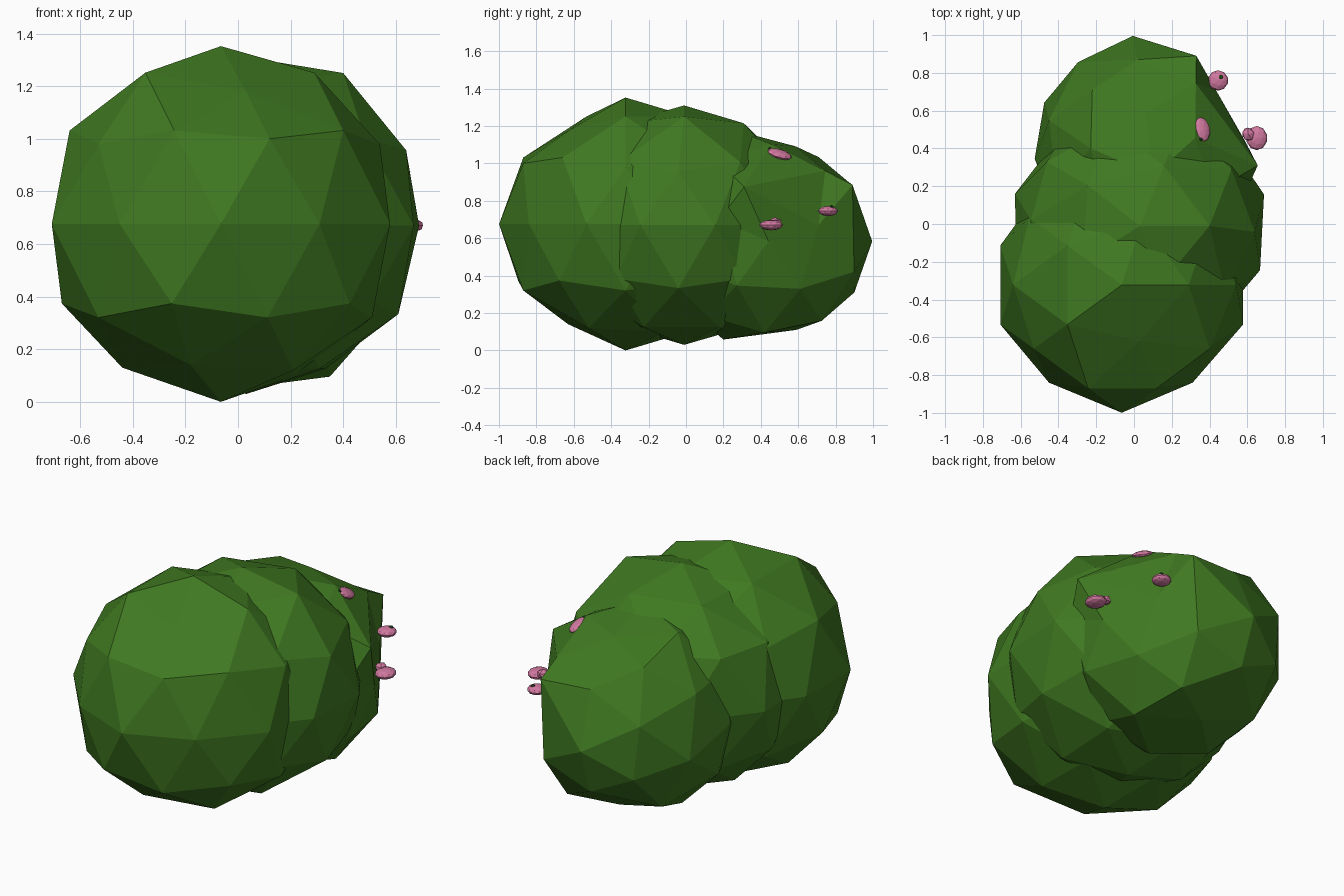
import bpy
from math import radians
from mathutils import Vector

if "Cube" in bpy.data.objects:
    bpy.data.objects.remove(bpy.data.objects["Cube"])


def material(name, rgb):
    m = bpy.data.materials.new(name)
    m.diffuse_color = (*rgb, 1.0)
    m.use_nodes = True
    m.node_tree.nodes["Principled BSDF"].inputs["Base Color"].default_value = m.diffuse_color
    return m


leaf = material("leaf_green", (0.050, 0.190, 0.015))
pink = material("blossom_pink", (0.64, 0.19, 0.35))
dark = material("dark_green", (0.02, 0.07, 0.015))


def ball(name, mat, centre, scale, rot=(0, 0, 0), sub=2):
    """Flat-shaded faceted ball with its transform applied."""
    bpy.ops.mesh.primitive_ico_sphere_add(subdivisions=sub, radius=1, location=centre,
                                          rotation=[radians(a) for a in rot])
    o = bpy.context.object
    o.name = name
    o.scale = scale
    o.data.materials.append(mat)
    bpy.ops.object.transform_apply(location=True, rotation=True, scale=True)
    return o


def nudge(o, *targets):
    """Pull the nearest corner onto each target."""
    for t in map(Vector, targets):
        v = min(o.data.vertices, key=lambda v: (v.co - t).length)
        v.co = t


def flatten(o, point, normal):
    """Press corners beyond a plane back onto it."""
    p, n = Vector(point), Vector(normal).normalized()
    for v in o.data.vertices:
        d = (v.co - p).dot(n)
        if d > 0:
            v.co -= n * d


# Front clump, with a flatter brow and underside
front = ball("front_foliage", leaf, (-0.065, -0.323, 0.676), (0.676,) * 3)
nudge(front, (0.03, -0.62, 1.18), (0.12, -0.87, 1.0), (-0.44, -0.33, 0.13),
      (-0.18, -0.63, 0.14), (0.21, -0.52, 0.12), (0.31, -0.84, 0.676),
      (-0.45, -0.84, 0.676), (-0.53, -0.66, 0.98))

# Middle clump
middle = ball("middle_foliage", leaf, (0.032, -0.01, 0.67), (0.68, 0.65, 0.64), (0, 0, -3))
nudge(middle, (0.40, -0.01, 1.25), (-0.46, 0.33, 1.0), (-0.63, 0.16, 0.67))

# Back clump, pressed flat on its upper, right and rear sides
back = ball("back_foliage", leaf, (0.06, 0.41, 0.61), (0.59,) * 3, (-3, 29, 5))
flatten(back, (0, 0.6, 1.085), (0, 0.45, 1))
flatten(back, (0.65, 0.33, 0.9), (0.56, 0.32, 0))
flatten(back, (0.65, 0.33, 0.9), (0.087, 0.052, 0.108))
flatten(back, (0, 1.0, 0.6), (0.11, 0.33, 0))
nudge(back, (0.655, 0.31, 0.875), (0.33, 0.89, 0.885), (0.0, 0.90, 0.31),
      (0.02, 0.59, 0.11), (0.02, 0.87, 0.90))

# Small flattened blossoms
ball("side_blossom", pink, (0.65, 0.455, 0.67), (0.056, 0.064, 0.028))
ball("side_petal", pink, (0.605, 0.475, 0.685), (0.035, 0.04, 0.027), (0, 0, 20), 1)
ball("rear_blossom", pink, (0.445, 0.76, 0.745), (0.054, 0.054, 0.027))
ball("upper_blossom", pink, (0.360, 0.50, 1.050), (0.046, 0.068, 0.021), (-17, 24, 0))

# Dark buds
ball("rear_bud", dark, (0.46, 0.778, 0.769), (0.013, 0.013, 0.008), sub=1)
ball("upper_bud", dark, (0.352, 0.448, 1.078), (0.012, 0.012, 0.010), sub=1)
